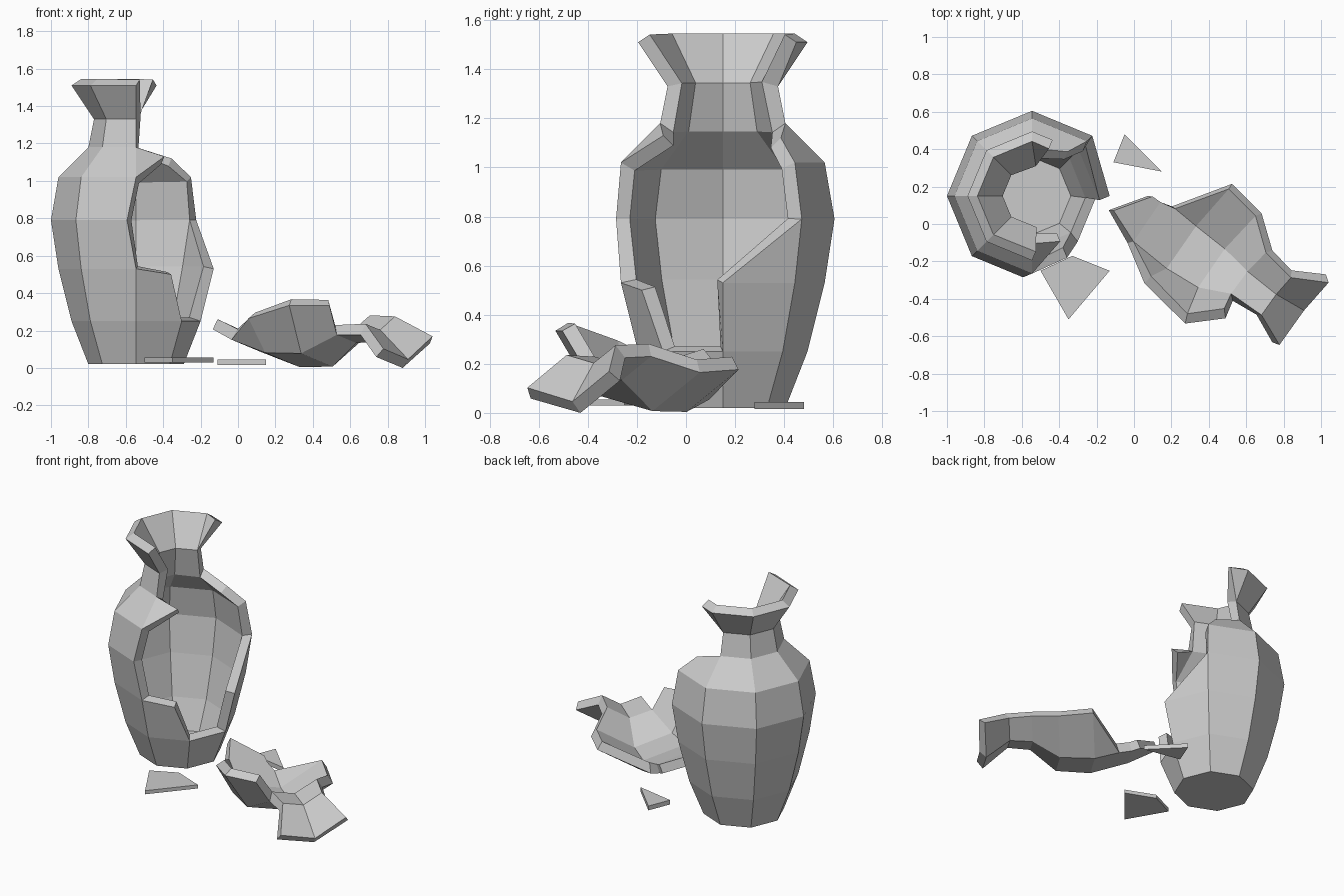
import bpy
import bmesh
from math import sin, cos, pi, floor, radians
from mathutils import Vector, Matrix

cube = bpy.data.objects.get("Cube")
if cube:
    bpy.data.objects.remove(cube)

clay = bpy.data.materials.new("grey clay")
clay.use_nodes = True
GREY = (0.6, 0.6, 0.6, 1)
clay.diffuse_color = GREY
clay.node_tree.nodes["Principled BSDF"].inputs["Base Color"].default_value = GREY

# Vase outline as height: corner radius
PROFILE = {0.02: 0.255, 0.25: 0.345, 0.53: 0.415, 0.79: 0.455,
           1.02: 0.415, 1.18: 0.255, 1.33: 0.225, 1.51: 0.345}
ROWS = list(PROFILE)
BASE, LOW, MID, BELLY, SHOULDER, COLLAR, NECK, LIP = ROWS
THICK = 0.06


def radius(z):
    for a, b in zip(ROWS, ROWS[1:]):
        if z <= b:
            return PROFILE[a] + (PROFILE[b] - PROFILE[a]) * (z - a) / (b - a)


def wall_point(c, z):
    """Point on the eight-sided wall: c counts corners from +x, z is height."""
    k = floor(c)
    a, b = (Vector((cos(i * pi / 4), sin(i * pi / 4), 0)) for i in (k, k + 1))
    return a.lerp(b, c - k) * radius(z) + Vector((0, 0, z))


def cells(c, bottom, top):
    """Full panels of one column between two heights."""
    rows = [z for z in ROWS if bottom <= z <= top]
    return [[(c, a), (c + 1, a), (c + 1, b), (c, b)] for a, b in zip(rows, rows[1:])]


def make_object(name, faces):
    bm = bmesh.new()
    for pts in faces:
        bm.faces.new([bm.verts.new(p) for p in pts])
    bmesh.ops.remove_doubles(bm, verts=bm.verts, dist=0.001)
    mesh = bpy.data.meshes.new(name)
    bm.to_mesh(mesh)
    bm.free()
    mesh.materials.append(clay)
    obj = bpy.data.objects.new(name, mesh)
    bpy.context.collection.objects.link(obj)
    return obj


def make_shell(name, panels):
    obj = make_object(name, [[wall_point(c, z) for c, z in p] for p in panels])
    solid = obj.modifiers.new("wall", "SOLIDIFY")
    solid.thickness = THICK
    solid.offset = -1
    solid.use_even_offset = True
    return obj


# Standing broken vase: whole columns at the back, then the broken edge
panels = [[(c, BASE) for c in reversed(range(8))]]
for c in (2, 3, 4):
    panels += cells(c, BASE, LIP)
panels += cells(5, BASE, MID) + cells(5, SHOULDER, LIP)
panels += cells(6, BASE, LOW) + cells(7, BASE, LOW)
panels += cells(0, BASE, MID) + cells(1, BASE, SHOULDER)
panels += [
    [(5, MID), (6, MID), (5.85, BELLY), (5, BELLY)],
    [(5, BELLY), (5.85, BELLY), (6, SHOULDER), (5, SHOULDER)],
    [(6, LOW), (7, LOW), (6.65, 0.5), (6, MID)],
    [(6, SHOULDER), (6.7, 1.13), (6, COLLAR)],
    [(0, MID), (1, MID), (1, BELLY)],
    [(1, SHOULDER), (2, SHOULDER), (2, COLLAR), (1.15, 1.12)],
    [(2, NECK), (2, LIP), (1.55, LIP)],
]
vase = make_shell("broken_vase", panels)
vase.location = (-0.545, 0.15, 0)

# Large fallen fragment, lying with its outside down
panels = cells(-2, SHOULDER, COLLAR) + cells(-1, BELLY, LIP) + cells(0, BELLY, LIP)
panels += [
    [(-1.6, 0.72), (-1, BELLY), (-1, SHOULDER), (-2, SHOULDER)],
    [(-1.6, 0.72), (-1, MID), (-1, BELLY)],
    [(-1, MID), (-0.1, MID), (0, 0.62), (0, BELLY), (-1, BELLY)],
    [(-1, MID), (-0.8, 0.33), (-0.1, 0.47), (-0.1, MID)],
    [(0, 0.62), (1, BELLY), (0, BELLY)],
]
fragment = make_shell("fallen_fragment", panels)
axis = Vector((0.8, -0.6, -0.157)).normalized()
down = Vector((0, 0, -1))
down = (down - axis * down.dot(axis)).normalized()
turn = Matrix((down, axis.cross(down), axis)).transposed() @ Matrix.Rotation(radians(9), 3, "Z")
turn *= 0.96
points = [turn @ v.co for v in fragment.data.vertices]
lip = turn @ wall_point(0, LIP)
shift = Vector((0.88 - lip.x, -0.43 - lip.y, -min(p.z for p in points)))
fragment.data.transform(Matrix.Translation(shift) @ turn.to_4x4())


# Small flat shards on the floor
def make_shard(name, outline, z, height):
    low = [Vector((x, y, z)) for x, y in outline]
    high = [p + Vector((0, 0, height)) for p in low]
    sides = [[low[i - 1], low[i], high[i], high[i - 1]] for i in range(len(low))]
    make_object(name, [low[::-1], high] + sides)


make_shard("front_shard", [(-0.5, -0.25), (-0.35, -0.51), (-0.13, -0.25), (-0.33, -0.17)], 0.03, 0.025)
make_shard("back_shard", [(-0.11, 0.33), (0.15, 0.28), (-0.05, 0.48)], 0.015, 0.03)
